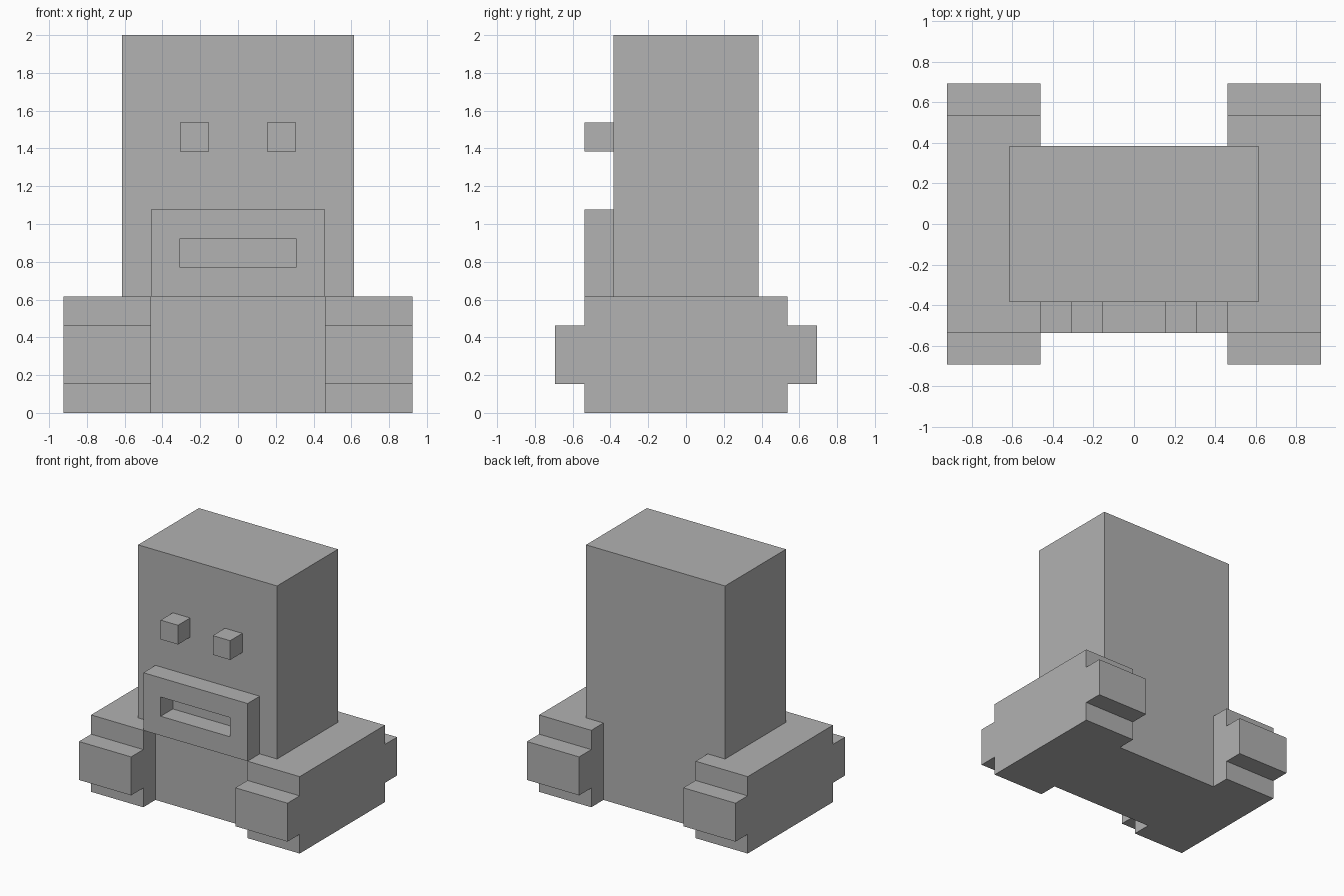
import bpy, bmesh
from mathutils import Vector

cube = bpy.data.objects.get("Cube")
if cube:
    bpy.data.objects.remove(cube, do_unlink=True)

U = 2 / 13  # block unit: the figure is 13 blocks tall

grey = bpy.data.materials.new("plain grey")
grey.use_nodes = True
colour = (0.445, 0.445, 0.445, 1)
grey.diffuse_color = colour
grey.node_tree.nodes["Principled BSDF"].inputs["Base Color"].default_value = colour


def finish(name, bm):
    """Scale from block units, and turn the mesh into an object."""
    bmesh.ops.recalc_face_normals(bm, faces=bm.faces)
    bmesh.ops.scale(bm, vec=(U, U, U), verts=bm.verts)
    mesh = bpy.data.meshes.new(name)
    bm.to_mesh(mesh)
    bm.free()
    mesh.materials.append(grey)
    obj = bpy.data.objects.new(name, mesh)
    bpy.context.collection.objects.link(obj)
    return obj


def prism(points, offset):
    """Extrude a closed profile along the offset."""
    bm = bmesh.new()
    face = bm.faces.new([bm.verts.new(p) for p in points])
    new = bmesh.ops.extrude_face_region(bm, geom=[face], use_keep_orig=True)
    verts = [g for g in new["geom"] if isinstance(g, bmesh.types.BMVert)]
    bmesh.ops.translate(bm, vec=offset, verts=verts)
    bmesh.ops.recalc_face_normals(bm, faces=bm.faces)
    return bm


def box(x0, x1, y0, y1, z0, z1):
    return prism([(x0, y0, z0), (x1, y0, z0), (x1, y0, z1), (x0, y0, z1)],
                 Vector((0, y1 - y0, 0)))


# Body: tall block, narrower where it sits between the feet
half = [(3, 0), (3, 4), (4, 4), (4, 13)]
outline = half + [(-x, z) for x, z in reversed(half)]
finish("body", prism([(x, -2.5, z) for x, z in outline], Vector((0, 5, 0))))

# Feet: stepped profile with a middle band sticking out front and back
half = [(3.5, 0), (3.5, 1), (4.5, 1), (4.5, 3), (3.5, 3), (3.5, 4)]
outline = half + [(-y, z) for y, z in reversed(half)]
for side, x in (("left", 3), ("right", -6)):
    finish(side + "_foot", prism([(x, y, z) for y, z in outline], Vector((3, 0, 0))))

# Eyes: single cubes on the face
for side, x in (("left", 1), ("right", -2)):
    finish(side + "_eye", box(x * 1.0, x + 1, -3.5, -2.5, 9, 10))

# Mouth: a rectangular frame, open through to the body behind it
bm = box(-3, 3, -3.5, -2.5, 4, 7)
ends = [f for f in bm.faces if abs(f.normal.y) > 0.9]
bmesh.ops.inset_individual(bm, faces=ends, thickness=1, use_even_offset=True)
rims = [e for f in ends for e in f.edges]
bmesh.ops.delete(bm, geom=ends, context="FACES_ONLY")
bmesh.ops.bridge_loops(bm, edges=rims)
finish("mouth_frame", bm)
